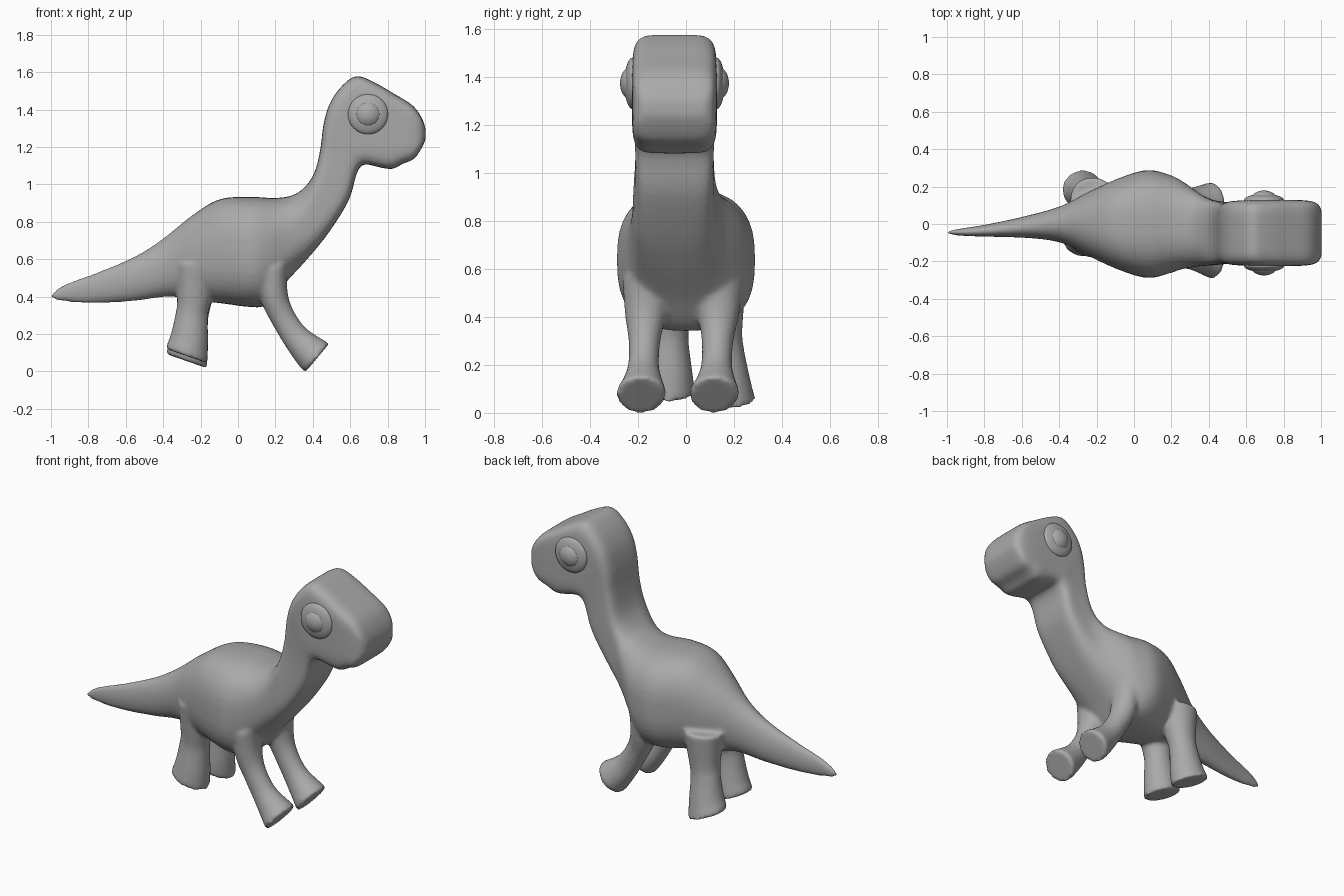
import bpy, bmesh, math
from mathutils import Vector

if "Cube" in bpy.data.objects:
    bpy.data.objects.remove(bpy.data.objects["Cube"])

grey = bpy.data.materials.new("plain_grey")
grey.diffuse_color = (0.4, 0.4, 0.4, 1)
grey.use_nodes = True
grey.node_tree.nodes["Principled BSDF"].inputs["Base Color"].default_value = grey.diffuse_color


def ease(t):
    t = max(0.0, min(1.0, t))
    return t * t * (3 - 2 * t)


def refine(rows, steps=4):
    """Catmull-Rom interpolation of ring rows."""
    out, last = [], len(rows) - 1
    for i in range(last):
        a, b, c, d = (rows[max(0, min(last, j))] for j in (i - 1, i, i + 1, i + 2))
        for s in range(steps):
            t = s / steps
            out.append([0.5 * (2 * q + (r - p) * t + (2 * p - 5 * q + 4 * r - e) * t * t
                               + (3 * q - p - 3 * r + e) * t ** 3)
                        for p, q, r, e in zip(a, b, c, d)])
    return out + [list(rows[last])]


def loft(bm, rows, centre_y, power, dz=0.0, seg=40):
    """Rows: edge A x,z / edge B x,z / half width; closed tube through them."""
    rings = []
    rows = refine(rows)
    for i, (ax, az, bx, bz, w) in enumerate(rows):
        t = i / (len(rows) - 1)
        mid = Vector(((ax + bx) / 2, 0, (az + bz) / 2 + dz))
        mid.y = centre_y(mid.x, t)
        up = Vector(((ax - bx) / 2, 0, (az - bz) / 2))
        e = 2 / power(mid.x)
        ring = []
        for k in range(seg):
            c, s = math.cos(2 * math.pi * k / seg), math.sin(2 * math.pi * k / seg)
            p = mid + up * math.copysign(abs(s) ** e, s)
            p.y += w * math.copysign(abs(c) ** e, c)
            ring.append(bm.verts.new(p))
        rings.append(ring)
    for r0, r1 in zip(rings, rings[1:]):
        for k in range(seg):
            n = (k + 1) % seg
            bm.faces.new((r0[k], r0[n], r1[n], r1[k]))
    bm.faces.new(rings[0][::-1])
    bm.faces.new(rings[-1])


bm = bmesh.new()

# Tail, trunk, neck and head: top x,z / underside x,z / half width
spine = [
    (-1.0, .415, -.997, .393, .006), (-.92, .468, -.95, .376, .018),
    (-.75, .53, -.78, .364, .035), (-.55, .615, -.56, .376, .062),
    (-.40, .71, -.37, .40, .10), (-.25, .83, -.22, .38, .175),
    (-.10, .92, -.06, .36, .245), (.07, .933, .06, .345, .288),
    (.20, .927, .15, .355, .268), (.30, .945, .26, .48, .225),
    (.37, 1.0, .37, .60, .188), (.415, 1.08, .48, .735, .17),
    (.442, 1.2, .59, .91, .163), (.457, 1.32, .632, 1.05, .166),
    (.49, 1.43, .66, 1.10, .172), (.55, 1.52, .70, 1.105, .175),
    (.63, 1.578, .77, 1.088, .176), (.72, 1.55, .83, 1.083, .177),
    (.83, 1.487, .88, 1.11, .177), (.93, 1.425, .94, 1.135, .172),
    (.98, 1.36, .98, 1.19, .158), (1.003, 1.30, 1.003, 1.24, .125),
]
loft(bm, spine,
     lambda x, t: -.045 * ease((-.3 - x) / .7) - .048 * ease((x - .2) / .25),
     lambda x: 2.1 + .5 * ease((x + .4) / .4) + 3.2 * ease((x - .3) / .3))

# Legs: rear edge x,z / front edge x,z / half width, flaring to flat feet
front_leg = [
    (.10, .50, .27, .60, .10), (.13, .36, .262, .46, .085),
    (.185, .25, .285, .35, .066), (.25, .14, .35, .245, .065),
    (.31, .052, .42, .19, .085), (.345, .008, .468, .162, .102),
    (.362, -.002, .487, .148, .10),
]
hind_leg = [
    (-.34, .55, -.10, .55, .11), (-.325, .36, -.145, .35, .085),
    (-.335, .28, -.16, .27, .08), (-.36, .17, -.16, .13, .095),
    (-.383, .11, -.165, .035, .104), (-.378, .093, -.168, .02, .102),
]
for rows, hip, foot, dz in ((front_leg, -.165, -.19, 0), (front_leg, .14, .115, 0),
                            (hind_leg, -.07, -.068, .025), (hind_leg, .14, .192, -.002)):
    loft(bm, rows, lambda x, t, a=hip, b=foot: a + (b - a) * t, lambda x: 2.0, dz)

bmesh.ops.recalc_face_normals(bm, faces=bm.faces)
mesh = bpy.data.meshes.new("body")
bm.to_mesh(mesh)
bm.free()
mesh.materials.append(grey)
body = bpy.data.objects.new("body", mesh)
bpy.context.collection.objects.link(body)

# Fuse the tubes into one soft skin
fuse = body.modifiers.new("fuse", 'REMESH')
fuse.mode = 'VOXEL'
fuse.voxel_size = .012
fuse.use_smooth_shade = True
soft = body.modifiers.new("soften", 'SMOOTH')
soft.factor = .5
soft.iterations = 6

# Eyes: wide flat socket with a smaller domed eyeball on each side
for side, name in ((-1, "near"), (1, "far")):
    for part, radius, depth in (("eye_socket", .107, .034), ("eyeball", .072, .052)):
        bpy.ops.mesh.primitive_uv_sphere_add(
            segments=40, ring_count=24, radius=1,
            location=(.695, -.048 + side * .175, 1.375), rotation=(math.pi / 2, 0, 0))
        eye = bpy.context.object
        eye.name = f"{name}_{part}"
        eye.scale = (radius, radius, depth)
        eye.data.materials.append(grey)
        bpy.ops.object.shade_smooth()
